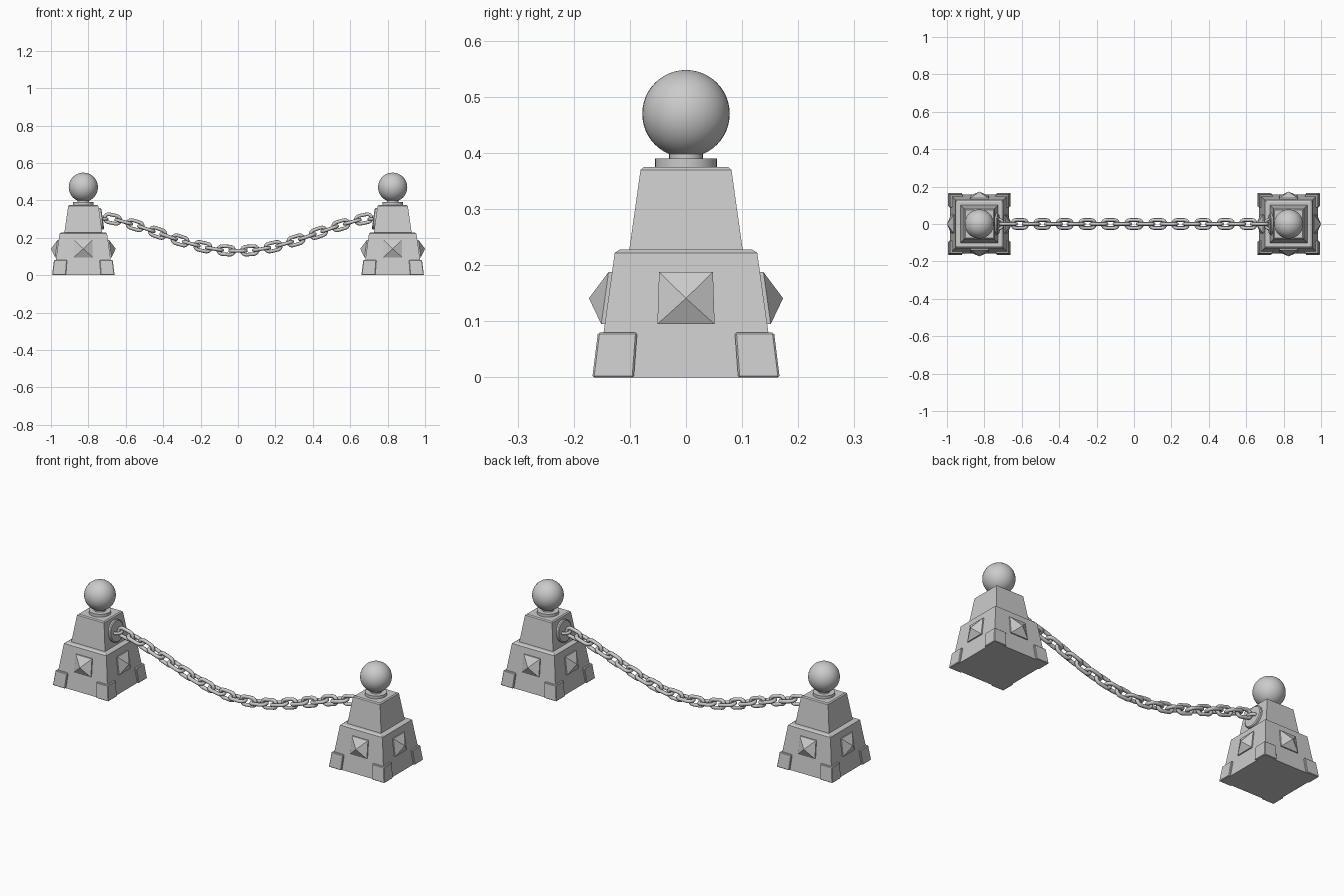
import bpy, math
from mathutils import Vector, Matrix

if "Cube" in bpy.data.objects:
    bpy.data.objects.remove(bpy.data.objects["Cube"])

POST_X = 0.827


def add(name, verts, faces, smooth=False):
    me = bpy.data.meshes.new(name)
    me.from_pydata(verts, [], faces)
    me.update()
    for p in me.polygons:
        p.use_smooth = smooth
    ob = bpy.data.objects.new(name, me)
    bpy.context.collection.objects.link(ob)
    return ob


def stack(name, rings, smooth=False):
    """Closed solid skinned through equal-sized rings, bottom to top."""
    n = len(rings[0])
    verts = [v for r in rings for v in r]
    faces = [list(range(n))[::-1], list(range(len(verts) - n, len(verts)))]
    for k in range(len(rings) - 1):
        for i in range(n):
            j = (i + 1) % n
            faces.append([k * n + i, k * n + j, (k + 1) * n + j, (k + 1) * n + i])
    return add(name, verts, faces, smooth)


def rect(x0, x1, y0, y1, z):
    return [(x0, y0, z), (x1, y0, z), (x1, y1, z), (x0, y1, z)]


def bevel(ob, width):
    m = ob.modifiers.new("bevel", 'BEVEL')
    m.width, m.segments, m.limit_method = width, 1, 'ANGLE'


def select_smooth(ob):
    bpy.ops.object.select_all(action='DESELECT')
    ob.select_set(True)
    bpy.context.view_layer.objects.active = ob
    bpy.ops.object.shade_smooth_by_angle(angle=math.radians(35))


def lathe(name, profile, n=32):
    ob = stack(name, [[(r * math.cos(2 * math.pi * i / n), r * math.sin(2 * math.pi * i / n), z)
                       for i in range(n)] for r, z in profile])
    select_smooth(ob)
    return ob


def tube(name, path, r, closed, n=8, normal=Vector((0, 0, 1))):
    """Round wire swept along a path lying in the plane of the normal."""
    m, verts, faces = len(path), [], []
    for i, p in enumerate(path):
        a = path[(i - 1) % m] if closed else path[max(i - 1, 0)]
        b = path[(i + 1) % m] if closed else path[min(i + 1, m - 1)]
        side = (b - a).normalized().cross(normal)
        for k in range(n):
            t = 2 * math.pi * k / n
            verts.append(p + side * (r * math.cos(t)) + normal * (r * math.sin(t)))
    for i in range(m if closed else m - 1):
        for k in range(n):
            a, b = i * n, ((i + 1) % m) * n
            faces.append([a + k, a + (k + 1) % n, b + (k + 1) % n, b + k])
    return add(name, verts, faces, True)


def post(side):
    base = Matrix.Translation((side * POST_X, 0, 0))
    label = "left" if side < 0 else "right"
    parts = []

    # Two-tier tapered stone body
    prof = [(0.158, 0), (0.127, 0.222), (0.118, 0.228), (0.101, 0.228), (0.081, 0.37), (0.075, 0.375)]
    parts.append(stack(label + "_post_body", [rect(-w, w, -w, w, z) for w, z in prof]))

    # Tapered corner blocks
    for k in range(4):
        ob = stack(label + "_corner_block", [rect(0.093, 0.167, 0.093, 0.167, 0),
                                             rect(0.087, 0.157, 0.087, 0.157, 0.08)])
        bevel(ob, 0.003)
        ob.matrix_world = Matrix.Rotation(k * math.pi / 2, 4, 'Z')
        parts.append(ob)

    # Pyramid studs on thin plates, one on each side
    for k in range(4):
        v = []
        for d in (-0.012, 0.007):
            v += [(0.144 + d, -0.051, 0.095), (0.144 + d, 0.051, 0.095),
                  (0.131 + d, 0.048, 0.188), (0.131 + d, -0.048, 0.188)]
        v.append((0.173, 0, 0.141))
        f = [[3, 2, 1, 0]]
        for i in range(4):
            j = (i + 1) % 4
            f += [[i, j, 4 + j, 4 + i], [4 + i, 4 + j, 8]]
        ob = add(label + "_pyramid_stud", v, f)
        ob.matrix_world = Matrix.Rotation(k * math.pi / 2, 4, 'Z')
        parts.append(ob)

    # Collar and neck
    parts.append(lathe(label + "_collar", [(0.055, 0.37), (0.055, 0.39), (0.03, 0.39), (0.03, 0.41)]))

    # Ball finial
    bpy.ops.mesh.primitive_uv_sphere_add(segments=40, ring_count=24, radius=0.078, location=(0, 0, 0.47))
    ball = bpy.context.object
    ball.name = label + "_ball"
    bpy.ops.object.shade_smooth()
    bpy.context.view_layer.update()
    parts.append(ball)

    # Chain mounting disc and eye, leaning with the inner face
    turn = Matrix.Rotation(math.pi, 4, 'Z') if side > 0 else Matrix()
    lean = turn @ Matrix.Translation((0.091, 0, 0.3)) @ Matrix.Rotation(math.radians(82), 4, 'Y')
    disc = lathe(label + "_chain_plate", [(0.058, -0.008), (0.058, 0.009), (0.053, 0.013)])
    disc.matrix_world = lean
    parts.append(disc)
    path = [Vector((0.026 * math.sin(t), 0.026 * math.cos(t), 0))
            for t in (math.pi * i / 12 for i in range(13))]
    eye = tube(label + "_chain_eye", path, 0.008, False)
    eye.matrix_world = turn @ Matrix.Translation((0.101, 0, 0.3))
    parts.append(eye)

    for ob in parts:
        ob.matrix_world = base @ ob.matrix_world.copy()


post(-1)
post(1)


# Hanging chain: links spaced evenly along a sagging curve
def sag(x):
    return Vector((x, 0, 0.225 - 0.095 * math.cos(math.pi * x / 0.85)))


END, COUNT, STEPS = 0.672, 23, 2000
samples = [sag(-END + 2 * END * i / STEPS) for i in range(STEPS + 1)]
dist = [0.0]
for a, b in zip(samples, samples[1:]):
    dist.append(dist[-1] + (b - a).length)

# Stadium-shaped link path: straight sides and round ends
wire, half_len, half_wid = 0.0095, 0.0425, 0.0215
path = []
for s in (1, -1):
    for i in range(9):
        t = -math.pi / 2 + math.pi * i / 8
        path.append(Vector((s * (half_len - half_wid + half_wid * math.cos(t)),
                            s * half_wid * math.sin(t), 0)))

link = tube("chain_link", path, wire, True)
for k in range(COUNT):
    target = dist[-1] * k / (COUNT - 1)
    i = min(range(STEPS + 1), key=lambda q: abs(dist[q] - target))
    p = samples[i]
    d = sag(p.x + 0.001) - sag(p.x - 0.001)
    ob = link if k == 0 else link.copy()
    if k:
        bpy.context.collection.objects.link(ob)
    roll = math.pi / 2 if k % 2 == 0 else 0
    ob.matrix_world = (Matrix.Translation(p) @ Matrix.Rotation(-math.atan2(d.z, d.x), 4, 'Y')
                       @ Matrix.Rotation(roll, 4, 'X'))
